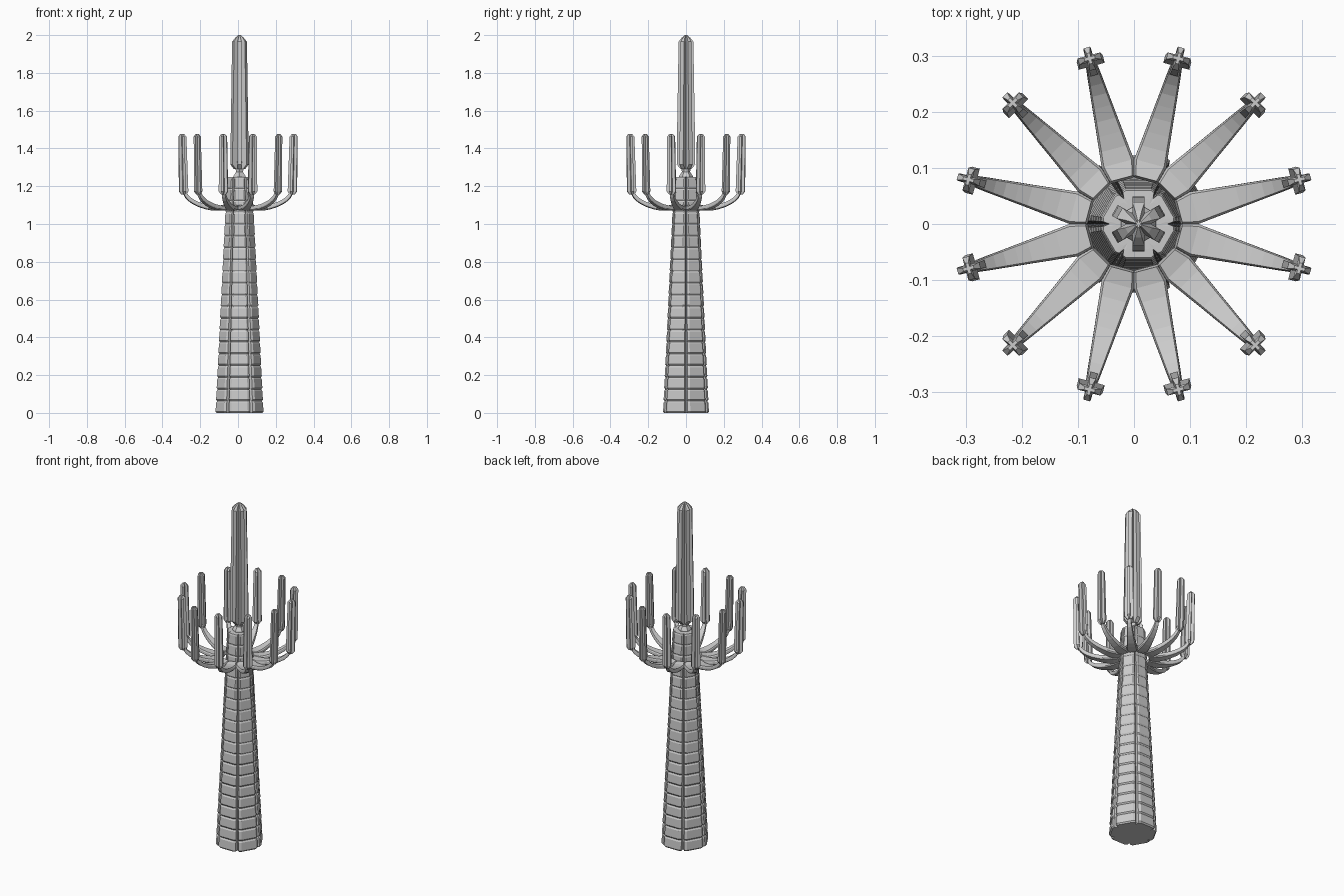
import bpy, bmesh
from math import sin, cos, pi, radians
from mathutils import Vector, Matrix

if "Cube" in bpy.data.objects:
    bpy.data.objects.remove(bpy.data.objects["Cube"])

CX = 0.008  # trunk and spire sit slightly off the arm ring centre


def loft(name, rings):
    """Skin a list of equal-length point rings into a closed flat-shaded solid."""
    bm = bmesh.new()
    rows = [[bm.verts.new(p) for p in ring] for ring in rings]
    n = len(rows[0])
    for a, b in zip(rows, rows[1:]):
        for i in range(n):
            j = (i + 1) % n
            bm.faces.new((a[i], a[j], b[j], b[i]))
    bm.faces.new(rows[0][::-1])
    bm.faces.new(rows[-1])
    bmesh.ops.recalc_face_normals(bm, faces=bm.faces)
    me = bpy.data.meshes.new(name)
    bm.to_mesh(me)
    bm.free()
    ob = bpy.data.objects.new(name, me)
    bpy.context.collection.objects.link(ob)
    return ob


def lobed(count, lobe, start):
    """Repeat a (radial, tangential) lobe outline around the z axis."""
    pts = []
    for k in range(count):
        a = start + 2 * pi * k / count
        pts += [(r * cos(a) - t * sin(a), r * sin(a) + t * cos(a)) for r, t in lobe]
    return pts


def ring(section, scale, z, cx=0.0):
    return [Vector((cx + x * scale, y * scale, z)) for x, y in section]


# trunk: six chamfered lobes, stacked in tapering tiers
valley = (0.86 * cos(pi / 6), 0.86 * sin(pi / 6))
trunk_sec = lobed(6, [(0.93, -0.46), (1, -0.36), (1, 0.36), (0.93, 0.46), valley], pi / 2)
TIERS, H = 20, 1.25
h = H / TIERS
rings = []
for i in range(TIERS):
    for f, s in ((0, 0.95), (0.12, 1.0), (0.86, 0.99), (0.99, 0.95)):
        z = (i + f) * h
        rings.append(ring(trunk_sec, (0.122 - 0.047 * z) * s, z, CX))
rings.append(ring(trunk_sec, 0.045, H, CX))
loft("trunk", rings)


# spire: short stem, then a six-finned pointed shaft
def fins(count, r, w, start):
    # outline of one fin plus the groove corner to the next one
    a = pi / count
    g = w / sin(a)
    return lobed(count, [(r, -w), (r, w), (g * cos(a), g * sin(a))], start)


loft("spire_stem", [ring(lobed(6, [(1, 0)], pi / 2), s, z, CX)
                    for s, z in ((0.036, 1.24), (0.036, 1.255), (0.022, 1.275), (0.027, 1.33))])
rings = []
for r, w, z in ((0.028, 0.011, 1.29), (0.049, 0.011, 1.315), (0.047, 0.011, 1.5),
                (0.039, 0.011, 1.965), (0.024, 0.006, 1.985), (0.006, 0.0015, 2.0)):
    rings.append(ring(fins(6, r, w, pi / 2), 1, z, CX))
loft("spire", rings)

# arm path: radius, height, half width, half thickness (the first two form the collar)
path = [(0.082, 1.088, 0.022, 0.012), (0.111, 1.083, 0.0297, 0.012),
        (0.140, 1.084, 0.0265, 0.012), (0.168, 1.089, 0.0235, 0.012),
        (0.195, 1.096, 0.0205, 0.011), (0.220, 1.105, 0.018, 0.011),
        (0.243, 1.116, 0.0155, 0.010), (0.263, 1.129, 0.0135, 0.010),
        (0.280, 1.145, 0.0115, 0.009), (0.292, 1.164, 0.010, 0.008),
        (0.298, 1.190, 0.008, 0.007)]
arm_rings = []
for i, (r, z, w, t) in enumerate(path):
    a, b = path[max(i - 1, 0)], path[min(i + 1, len(path) - 1)]
    d = Vector((b[0] - a[0], 0, b[1] - a[1])).normalized()
    up = Vector((-d.z, 0, d.x))
    outline = [(-1, -.5), (-.82, -1), (.82, -1), (1, -.5), (1, .5), (.86, 1), (-.86, 1), (-1, .5)]
    arm_rings.append([Vector((r, 0, z)) + up * t * v + Vector((0, w * u, 0)) for u, v in outline])

# upright finger: four-finned bar with a pointed tip, leaning slightly outward
finger_rings = []
for s, x, z in ((0.5, 0.297, 1.155), (1, 0.298, 1.172), (0.86, 0.305, 1.462), (0.4, 0.3055, 1.477)):
    sec = []
    for k in range(4):
        a = k * pi / 2
        for r, t in ((0.024, -0.007), (0.024, 0.007), (0.007, 0.007)):
            sec.append((r * cos(a) - t * sin(a), r * sin(a) + t * cos(a)))
    finger_rings.append(ring(sec, s, z, x))

# twelve arms around the trunk
for name, src in (("arm", arm_rings), ("finger", finger_rings)):
    first = loft(f"{name}_1", src)
    for k in range(12):
        ob = first if k == 0 else first.copy()
        if k:
            ob.name = f"{name}_{k + 1}"
            bpy.context.collection.objects.link(ob)
        ob.matrix_world = Matrix.Rotation(radians(15 + 30 * k), 4, 'Z')
